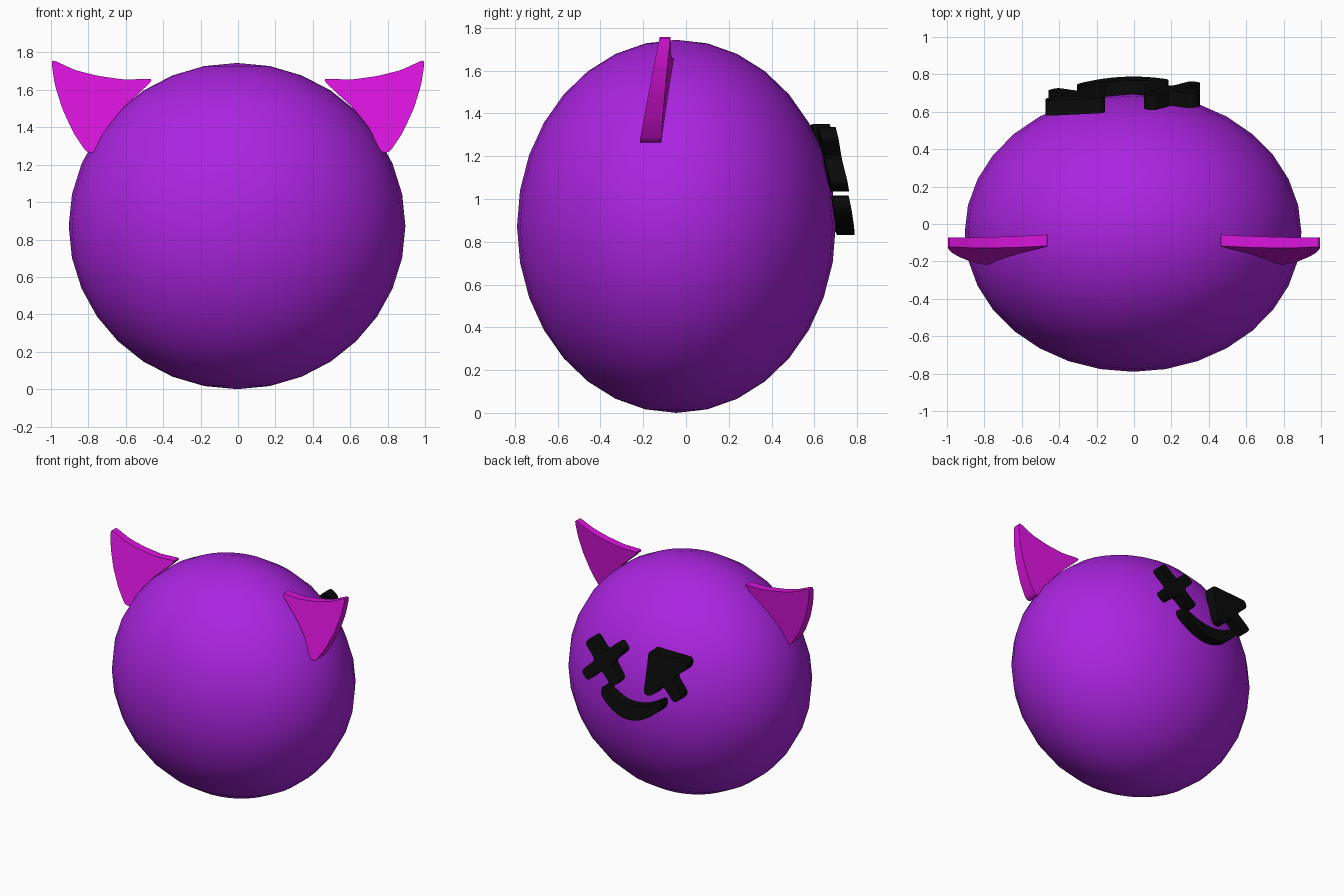
import bpy, bmesh, math
from mathutils import Vector

if "Cube" in bpy.data.objects:
    bpy.data.objects.remove(bpy.data.objects["Cube"])


def material(name, color):
    m = bpy.data.materials.new(name)
    m.diffuse_color = (*color, 1)
    m.use_nodes = True
    m.node_tree.nodes["Principled BSDF"].inputs["Base Color"].default_value = m.diffuse_color
    return m


purple = material("purple", (0.41, 0.018, 0.75))
magenta = material("magenta", (0.70, 0.007, 0.72))
black = material("black", (0.003, 0.003, 0.003))


def rounded(points, r, steps=4):
    """Round every corner of a closed 2D outline."""
    out = []
    n = len(points)
    for i in range(n):
        a, p, b = (Vector(points[j % n]) for j in (i - 1, i, i + 1))
        da, db = a - p, b - p
        s = p + da.normalized() * min(r, da.length * 0.45)
        e = p + db.normalized() * min(r, db.length * 0.45)
        for k in range(steps + 1):
            t = k / steps
            out.append((1 - t) ** 2 * s + 2 * t * (1 - t) * p + t * t * e)
    return out


def plate(name, outline, y_front, y_back, mat):
    """Solid between two y surfaces, with an outline given in x and z."""
    bm = bmesh.new()
    front = [bm.verts.new((x, y_front(x, z), z)) for x, z in outline]
    back = [bm.verts.new((x, y_back(x, z), z)) for x, z in outline]
    bm.faces.new(front)
    bm.faces.new(back[::-1])
    n = len(front)
    for i in range(n):
        j = (i + 1) % n
        bm.faces.new((front[i], back[i], back[j], front[j]))
    bmesh.ops.recalc_face_normals(bm, faces=bm.faces[:])
    me = bpy.data.meshes.new(name)
    bm.to_mesh(me)
    bm.free()
    ob = bpy.data.objects.new(name, me)
    bpy.context.collection.objects.link(ob)
    me.materials.append(mat)
    bpy.ops.object.select_all(action="DESELECT")
    ob.select_set(True)
    bpy.context.view_layer.objects.active = ob
    bpy.ops.object.shade_smooth_by_angle(angle=math.radians(35))
    return ob


# Round body
bpy.ops.mesh.primitive_uv_sphere_add(segments=32, ring_count=16, radius=1,
                                     location=(-0.005, -0.045, 0.872))
body = bpy.context.object
body.name = "body"
body.scale = (0.9, 0.745, 0.872)
body.data.materials.append(purple)
bpy.ops.object.shade_smooth()

# Pointed ears, thicker towards the bottom
ear = [(1.0, 1.765), (0.87, 1.705), (0.75, 1.675), (0.61, 1.655), (0.45, 1.66),
       (0.52, 1.59), (0.61, 1.51), (0.70, 1.40), (0.765, 1.265), (0.81, 1.265),
       (0.88, 1.37), (0.94, 1.50), (0.98, 1.63)]
ear = rounded(ear, 0.03, 3)
for side, name in ((-1, "left_ear"), (1, "right_ear")):
    plate(name, [(side * p.x, p.y) for p in ear],
          lambda x, z: -0.12 + 0.21 * (z - 1.76) + 0.05 * (0.95 - abs(x)),
          lambda x, z: -0.07 + 0.11 * (z - 1.76) + 0.05 * (0.95 - abs(x)), magenta)


# Face plates lie on one tilted plane at the back
def face_outer(x, z):
    return 0.79 - 0.21 * (z - 0.83) + 0.05 * x


def face_inner(x, z):
    return face_outer(x, z) - 0.08


# Cross shaped eye
cross = []
w, l = 0.043, 0.185
for k in range(4):
    a = math.radians(45 + 90 * k)
    d, s = Vector((math.cos(a), math.sin(a))), Vector((-math.sin(a), math.cos(a)))
    c = Vector((0.203, 1.185))
    cross += [c + d * l - s * w, c + d * l + s * w, c + d * w + s * w]
plate("cross_eye", rounded(cross, 0.03), face_outer, face_inner, black)

# Arrow shaped eye
arrow = [(-0.155, 1.35), (-0.47, 1.345), (-0.475, 1.28), (-0.36, 1.20),
         (-0.47, 1.085), (-0.41, 1.025), (-0.30, 1.13), (-0.22, 1.035), (-0.155, 1.035)]
plate("arrow_eye", rounded(arrow, 0.035), face_outer, face_inner, black)

# Smiling mouth
ts = [i / 5 - 1 for i in range(11)]
mouth = [(-0.06 + 0.25 * t, 0.83 + 0.13 * t * t) for t in ts]
mouth += [(-0.06 + 0.24 * t, 0.935 + 0.09 * t * t) for t in reversed(ts)]
plate("mouth", rounded(mouth, 0.03, 3), face_outer, face_inner, black)
